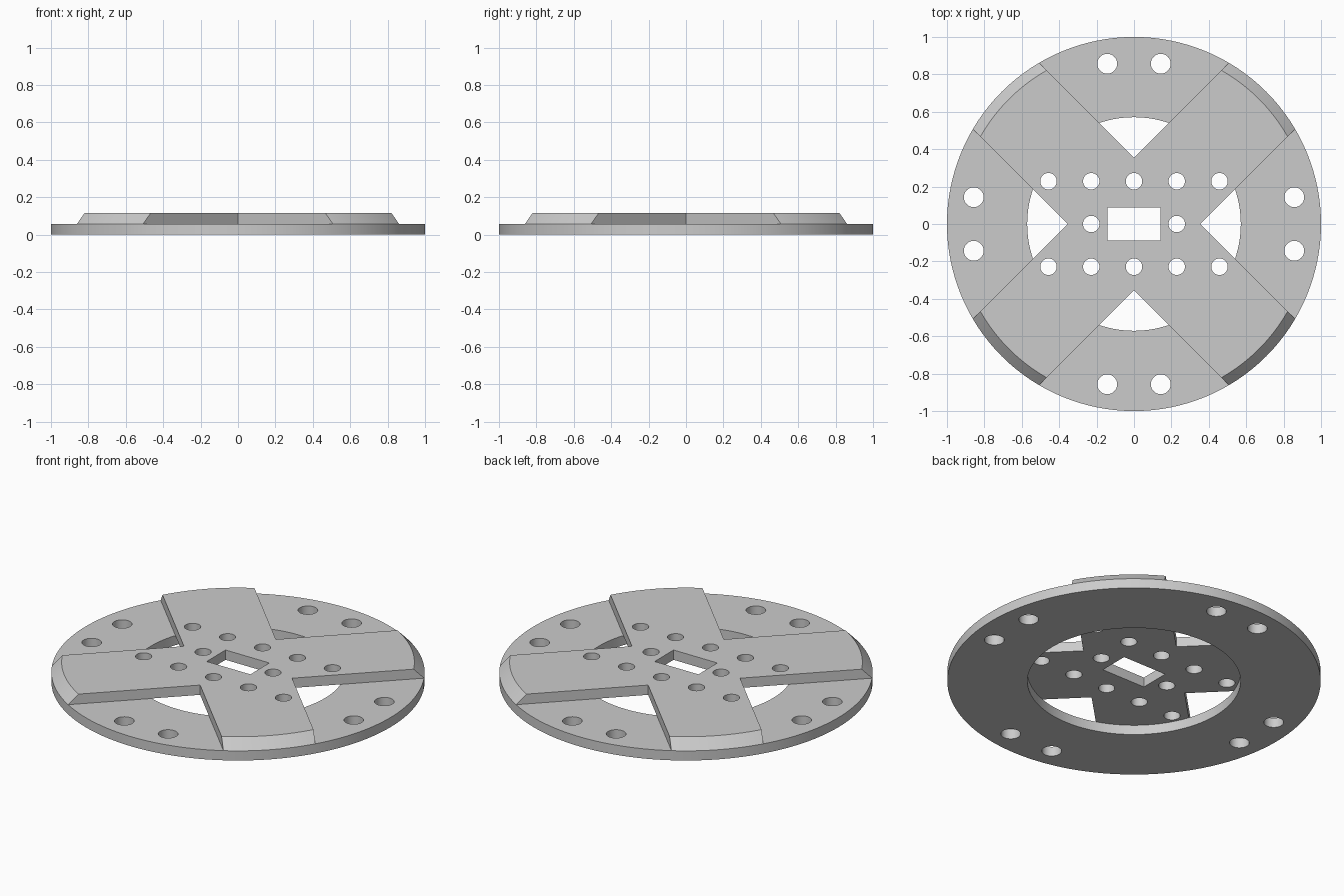
import bpy
import bmesh
import math
from mathutils import Matrix

cube = bpy.data.objects.get("Cube")
if cube:
    bpy.data.objects.remove(cube, do_unlink=True)

RING_TOP, CROSS_TOP = 0.057, 0.115
PITCH = 0.2286          # spacing of the bolt grid
ARM_HALF = 0.25         # half width of a cross arm

grey = bpy.data.materials.new("light grey")
grey.use_nodes = True
colour = (0.6, 0.6, 0.6, 1)
grey.diffuse_color = colour
grey.node_tree.nodes["Principled BSDF"].inputs["Base Color"].default_value = colour


def add_drum(bm, x, y, z0, z1, r0, r1=None, sides=32):
    bmesh.ops.create_cone(bm, cap_ends=True, segments=sides, radius1=r0,
                          radius2=r0 if r1 is None else r1, depth=z1 - z0,
                          matrix=Matrix.Translation((x, y, (z0 + z1) / 2)))


def add_box(bm, sx, sy, z0, z1):
    bmesh.ops.create_cube(bm, size=1, matrix=Matrix.Translation((0, 0, (z0 + z1) / 2))
                          @ Matrix.Diagonal((sx, sy, z1 - z0, 1)))


def make_object(name, bm):
    mesh = bpy.data.meshes.new(name)
    bm.to_mesh(mesh)
    bm.free()
    mesh.materials.append(grey)
    obj = bpy.data.objects.new(name, mesh)
    bpy.context.collection.objects.link(obj)
    return obj


def boolean(obj, cutter, operation):
    mod = obj.modifiers.new(operation.lower(), 'BOOLEAN')
    mod.operation, mod.object, mod.solver = operation, cutter, 'EXACT'
    bpy.context.view_layer.objects.active = obj
    bpy.ops.object.modifier_apply(modifier=mod.name)
    bpy.data.objects.remove(cutter, do_unlink=True)


def smooth(obj):
    bpy.ops.object.select_all(action='DESELECT')
    obj.select_set(True)
    bpy.context.view_layer.objects.active = obj
    bpy.ops.object.shade_smooth_by_angle(angle=math.radians(25))


# Base ring: wide flat annulus with a pair of bolt holes on each side
bm = bmesh.new()
add_drum(bm, 0, 0, 0, RING_TOP, 1, sides=128)
ring = make_object("base_ring", bm)
bm = bmesh.new()
add_drum(bm, 0, 0, -0.1, 0.2, 0.571, sides=128)
for sx in (-1, 1):
    for sy in (-1, 1):
        add_drum(bm, sx * 0.143, sy * 0.857, -0.1, 0.2, 0.053)
        add_drum(bm, sx * 0.857, sy * 0.143, -0.1, 0.2, 0.053)
boolean(ring, make_object("ring_cutter", bm), 'DIFFERENCE')
smooth(ring)

# Diagonal cross: disc with a bevelled rim, trimmed to four arms
bm = bmesh.new()
add_drum(bm, 0, 0, RING_TOP, CROSS_TOP, 1, 0.945, sides=128)
cross = make_object("diagonal_cross", bm)
bm = bmesh.new()
outline = [(2, -ARM_HALF), (2, ARM_HALF), (ARM_HALF, ARM_HALF)]
verts = []
for quarter in range(4):
    turn = Matrix.Rotation(math.radians(45 + 90 * quarter), 4, 'Z')
    verts += [bm.verts.new((turn @ Matrix.Translation((x, y, -0.1))).translation)
              for x, y in outline]
face = bm.faces.new(verts)
top = bmesh.ops.extrude_face_region(bm, geom=[face])["geom"]
bmesh.ops.translate(bm, vec=(0, 0, 0.4),
                    verts=[v for v in top if isinstance(v, bmesh.types.BMVert)])
bmesh.ops.recalc_face_normals(bm, faces=bm.faces)
boolean(cross, make_object("arm_trimmer", bm), 'INTERSECT')

# Central slot and bolt grid through the cross
bm = bmesh.new()
add_box(bm, 0.286, 0.177, -0.1, 0.3)
for col in range(-2, 3):
    for row in (-1, 0, 1):
        if row or abs(col) == 1:
            add_drum(bm, col * PITCH, row * PITCH, -0.1, 0.3, 0.044)
boolean(cross, make_object("grid_cutter", bm), 'DIFFERENCE')
smooth(cross)
